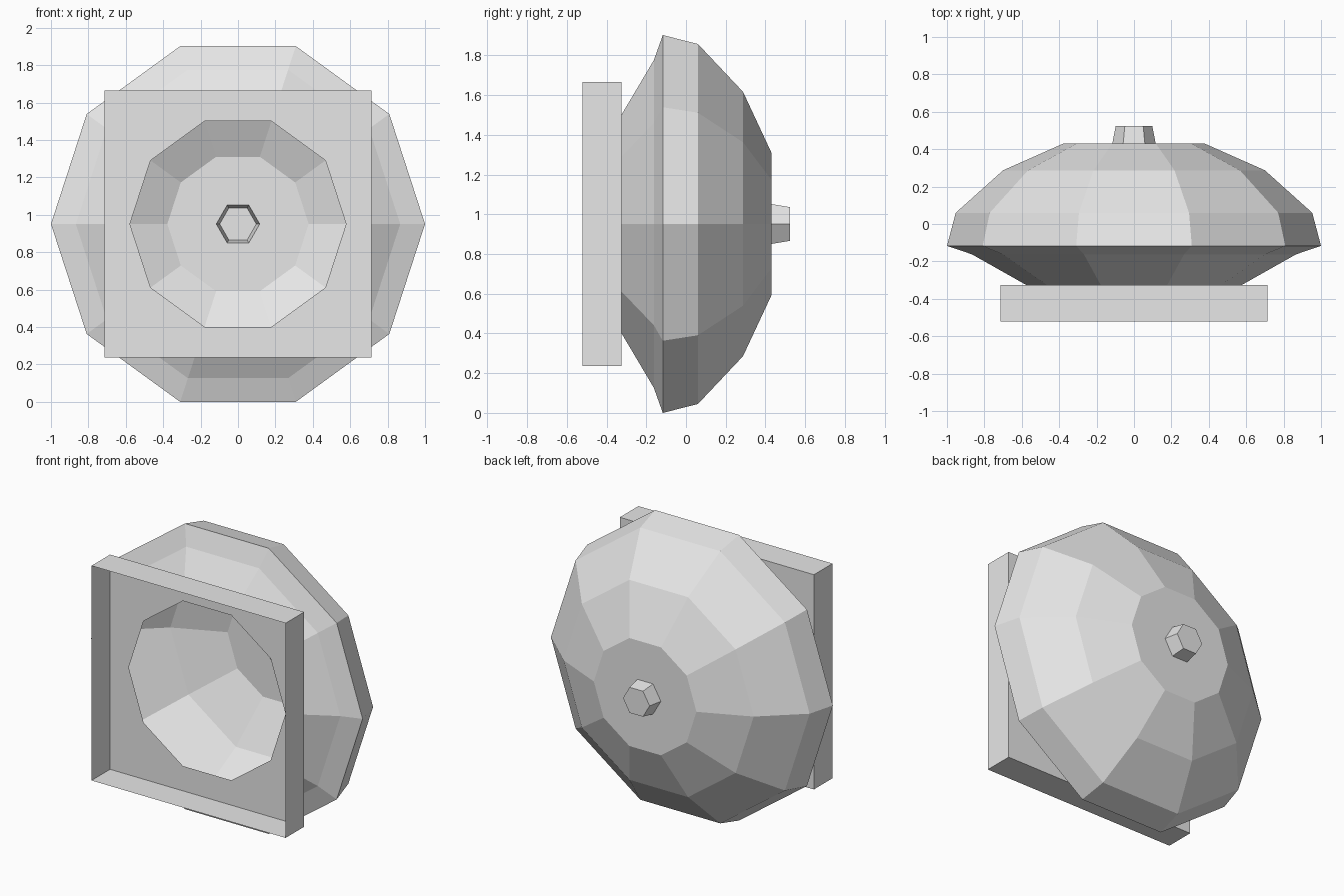
import bpy, bmesh
from math import cos, sin, tau

cube = bpy.data.objects.get("Cube")
if cube:
    bpy.data.objects.remove(cube, do_unlink=True)

CENTRE_Z = 0.951
FRONT, RIM, BACK = -0.52, -0.325, 0.43

grey = bpy.data.materials.new("light grey")
grey.use_nodes = True
COLOUR = (0.8, 0.8, 0.8, 1)
grey.diffuse_color = COLOUR
grey.node_tree.nodes["Principled BSDF"].inputs["Base Color"].default_value = COLOUR


def ring(bm, radius, y, sides, turn=0.0):
    """Closed polygon around the y axis."""
    return [bm.verts.new((radius * cos(tau * i / sides + turn), y,
                          radius * sin(tau * i / sides + turn)))
            for i in range(sides)]


def loft(bm, rings):
    """Quads between successive rings."""
    for a, b in zip(rings, rings[1:]):
        n = len(a)
        for i in range(n):
            j = (i + 1) % n
            bm.faces.new((a[i], a[j], b[j], b[i]))


def fill_between(bm, outer, inner):
    """Flat plate with a hole."""
    edges = []
    for loop in (outer, inner):
        for a, b in zip(loop, loop[1:] + loop[:1]):
            edges.append(bm.edges.get((a, b)) or bm.edges.new((a, b)))
    bmesh.ops.triangle_fill(bm, edges=edges, use_beauty=True, normal=(0, 1, 0))


def finish(bm, name):
    bmesh.ops.recalc_face_normals(bm, faces=bm.faces)
    mesh = bpy.data.meshes.new(name)
    bm.to_mesh(mesh)
    bm.free()
    mesh.materials.append(grey)
    obj = bpy.data.objects.new(name, mesh)
    obj.location.z = CENTRE_Z
    bpy.context.collection.objects.link(obj)


# Ten-sided hollow bowl with a hole in its back cap
bm = bmesh.new()
profile = [(0.578, RIM), (0.867, -0.162), (1.0, -0.117),
           (0.953, 0.06), (0.70, 0.287), (0.378, BACK)]
rings = [ring(bm, r, y, 10) for r, y in profile]
loft(bm, rings)
fill_between(bm, rings[-1], ring(bm, 0.116, BACK, 6))
finish(bm, "bowl_shell")

# Tapered six-sided knob, open towards the bowl
bm = bmesh.new()
base, tip = ring(bm, 0.116, BACK, 6), ring(bm, 0.098, 0.523, 6)
loft(bm, [base, tip])
bm.faces.new(tip)
finish(bm, "back_knob")

# Thin square tray, open at the front, with the bowl mouth in its floor
bm = bmesh.new()
corner = 0.715 * 2 ** 0.5
front, floor = (ring(bm, corner, y, 4, tau / 8) for y in (FRONT, RIM))
loft(bm, [front, floor])
fill_between(bm, floor, ring(bm, 0.578, RIM, 10))
finish(bm, "square_frame")
